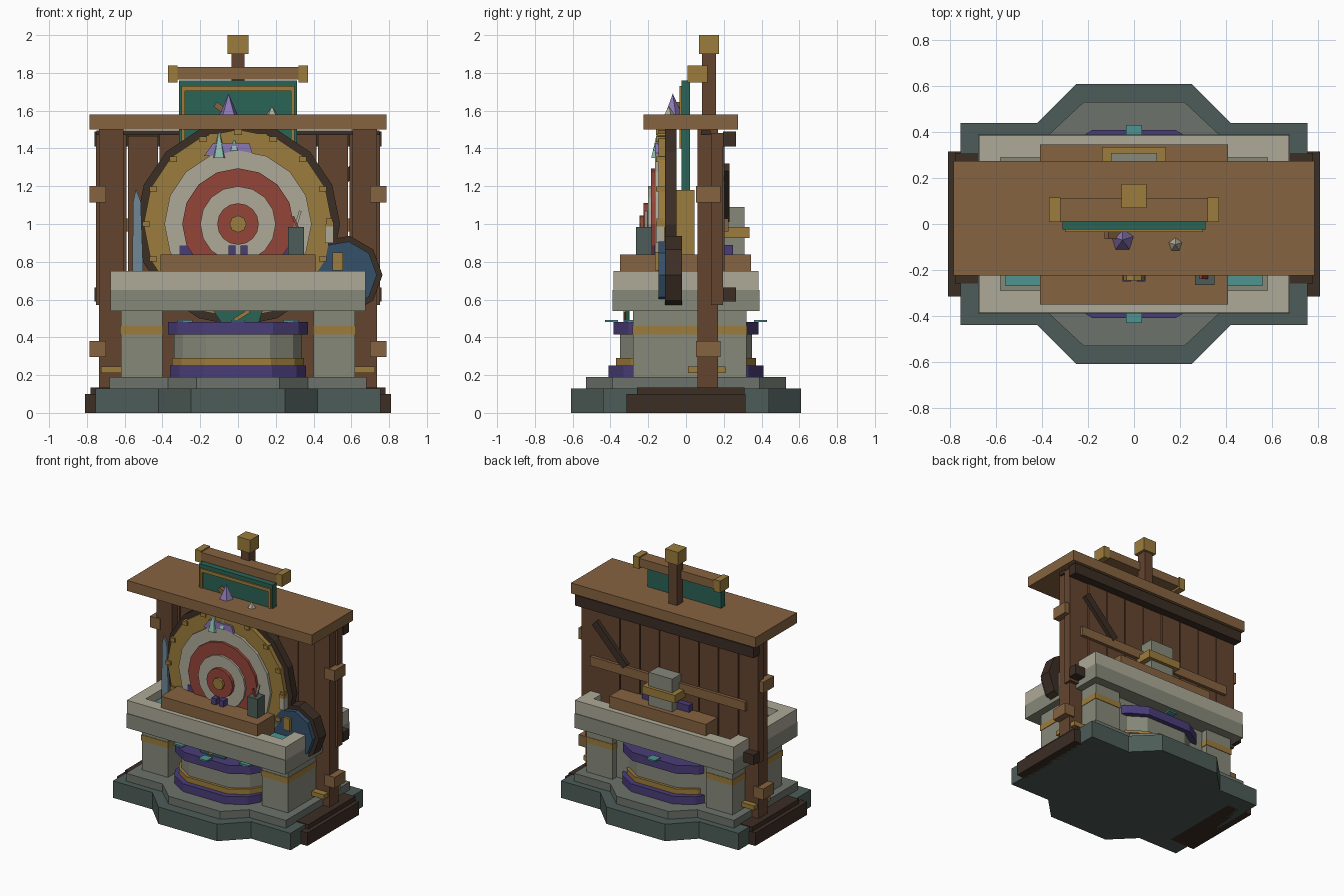
import bpy, bmesh, math, random
from mathutils import Matrix

if "Cube" in bpy.data.objects:
    bpy.data.objects.remove(bpy.data.objects["Cube"])
random.seed(3)

def mat(name, h):
    m = bpy.data.materials.new(name)
    c = [int(h[i:i + 2], 16) / 255 for i in (0, 2, 4)]
    m.diffuse_color = [((v + .055) / 1.055) ** 2.4 if v > .04 else v / 12.92 for v in c] + [1]
    m.use_nodes = True
    m.node_tree.nodes["Principled BSDF"].inputs["Base Color"].default_value = m.diffuse_color
    return m

SLATE, STONE, PALE = mat("slate", "4d5c58"), mat("stone", "87897a"), mat("pale", "aeaa98")
MID = mat("mid_stone", "6c736b")
WOOD, OAK, DARK = mat("wood", "64452f"), mat("oak", "866340"), mat("dark_wood", "3c2e25")
GOLD, RED, PURPLE = mat("gold", "9c7c3c"), mat("red", "944538"), mat("purple", "4a3d78")
TEAL, CYAN, BLUE = mat("teal", "2a6355"), mat("cyan", "4d9490"), mat("blue", "34506a")
LILAC, ICE, STEEL = mat("lilac", "8b78b4"), mat("ice", "8dbcae"), mat("steel", "6f8896")

def prism(name, pts, a, b, m, axis='Z'):
    """Extrude a 2D outline from a to b along Z (pts are x,y) or Y (pts are x,z)."""
    bm = bmesh.new()
    f = bm.faces.new([bm.verts.new((p, q, a) if axis == 'Z' else (p, a, q)) for p, q in pts])
    r = bmesh.ops.extrude_face_region(bm, geom=[f])
    d = (0, 0, b - a) if axis == 'Z' else (0, b - a, 0)
    bmesh.ops.translate(bm, vec=d, verts=[v for v in r['geom'] if isinstance(v, bmesh.types.BMVert)])
    bmesh.ops.recalc_face_normals(bm, faces=bm.faces)
    me = bpy.data.meshes.new(name)
    bm.to_mesh(me)
    bm.free()
    me.materials.append(m)
    o = bpy.data.objects.new(name, me)
    bpy.context.collection.objects.link(o)
    return o

def box(name, x0, x1, y0, y1, z0, z1, m):
    return prism(name, [(x0, y0), (x1, y0), (x1, y1), (x0, y1)], z0, z1, m)

def pair(name, x0, x1, *rest):
    box(name + "_right", x0, x1, *rest)
    box(name + "_left", -x1, -x0, *rest)

def disc(name, x, z, r, y0, y1, m, n=16):
    return prism(name, [(x + r * math.cos(i * math.tau / n), z + r * math.sin(i * math.tau / n))
                        for i in range(n)], y0, y1, m, 'Y')

def mirrored(quarter):
    """Four-way mirrored plan from a quarter outline running from +x side to +y side."""
    q = quarter
    return (q + [(-x, y) for x, y in q[::-1]] + [(-x, -y) for x, y in q] + [(x, -y) for x, y in q[::-1]])

def bar(name, p, q, w, y0, y1, m):
    """Straight slanted board between two x,z points."""
    dx, dz = q[0] - p[0], q[1] - p[1]
    l = math.hypot(dx, dz)
    nx, nz = -dz / l * w / 2, dx / l * w / 2
    return prism(name, [(p[0] - nx, p[1] - nz), (q[0] - nx, q[1] - nz),
                        (q[0] + nx, q[1] + nz), (p[0] + nx, p[1] + nz)], y0, y1, m, 'Y')

def crystal(name, x, y, z, r, h, m, n=5):
    bm = bmesh.new()
    bmesh.ops.create_cone(bm, cap_ends=True, segments=n, radius1=r, radius2=0, depth=h,
                          matrix=Matrix.Translation((x, y, z + h / 2)))
    me = bpy.data.meshes.new(name)
    bm.to_mesh(me)
    bm.free()
    me.materials.append(m)
    bpy.context.collection.objects.link(bpy.data.objects.new(name, me))

# Stepped stone base with wooden side skids
prism("base_lower", mirrored([(.755, .44), (.42, .44), (.25, .61)]), 0, .13, SLATE)
prism("base_upper", mirrored([(.68, .39), (.37, .39), (.22, .53)]), .13, .19, MID)
pair("skid", .6, .81, -.315, .315, 0, .10, DARK)
pair("skid_top", .6, .78, -.26, .31, .10, .135, DARK)

# Pillars and their gold bands
pair("pillar", .40, .62, -.28, .32, .19, .54, STONE)
pair("pillar_band", .396, .624, -.284, .324, .415, .46, GOLD)
box("back_panel", -.41, .41, .18, .27, .19, .54, STONE)
box("inner_panel", -.41, .41, .12, .18, .19, .6, WOOD)

# Faceted central pedestal
def tier(name, w, y, z0, z1, m):
    prism(name, mirrored([(w, y - .16), (w - .05, y - .08), (w * .5, y)]), z0, z1, m)
tier("pedestal_foot", .36, .41, .19, .25, PURPLE)
tier("pedestal_band", .35, .37, .25, .29, GOLD)
tier("pedestal", .34, .35, .29, .415, STONE)
tier("pedestal_cap", .37, .385, .415, .48, PURPLE)
for s in (-1, 1):
    box("cap_gem", -.035, .035, s * .395 - .035, s * .395 + .035, .48, .492, CYAN)
pair("cap_gem_side", .24, .32, -.33, -.27, .48, .492, CYAN)
prism("hanging_cloth", [(-.13, .54), (-.09, .48), (.11, .48), (.13, .54)], -.32, -.3, TEAL, 'Y')
bar("cloth_trim", (-.02, .49), (.06, .54), .02, -.33, -.3, GOLD)

# Counter with raised rim and inlay
box("counter_slab", -.675, .675, -.39, .39, .54, .65, STONE)
for s in (-1, 1):
    box("counter_rim_long", -.675, .675, min(s * .29, s * .385), max(s * .29, s * .385), .65, .75, PALE)
pair("counter_rim_end", .58, .675, -.29, .29, .65, .75, PALE)
box("counter_floor", -.58, .58, -.29, .29, .65, .69, STONE)
pair("counter_inlay", .40, .56, -.27, .27, .69, .70, CYAN)
box("sill", -.41, .41, -.35, .345, .69, .838, OAK)
pair("sill_cloth", .012, .05, -.25, -.16, .83, .885, PURPLE)
box("target_cloth", -.31, .31, -.17, -.05, .83, .885, PURPLE)
box("back_cloth", -.2, .2, .2, .25, .83, .89, PURPLE)
box("back_block", -.1, .1, .2, .31, .838, 1.09, STONE)
box("back_block_band", -.14, .14, .2, .335, .925, .985, GOLD)

# Frame posts, collars and feet
pair("post", .605, .735, .06, .17, .13, 1.5, WOOD)
for z in (.295, 1.115):
    pair("post_collar", .70, .785, .052, .182, z, z + .085, OAK)
pair("post_foot", .62, .725, .01, .21, .21, .245, GOLD)

# Plank wall, beams and braces
w = 1.51 / 9
for i in range(9):
    x = -.755 + i * w
    box("plank", x + .004, x + w - .004, .13 + random.uniform(0, .01), .195 + random.uniform(0, .01),
        .57, 1.475 + random.uniform(-.01, .01), WOOD)
box("top_beam", -.76, .76, .195, .265, 1.41, 1.49, DARK)
box("front_rail", -.75, .75, .08, .13, 1.47, 1.495, DARK)
box("low_beam", -.76, .76, .195, .265, .59, .665, DARK)
box("cross_board", -.66, .66, .2, .225, .96, 1.03, OAK)
bar("diagonal_brace", (.62, 1.3), (.36, 1.03), .055, .2, .23, DARK)

# Roof, mast and banner
box("roof", -.785, .785, -.225, .275, 1.5, 1.58, OAK)
box("mast", -.035, .035, .085, .16, 1.2, 1.9, WOOD)
box("mast_cap", -.055, .055, .07, .175, 1.9, 2, GOLD)
box("banner_pole", -.34, .34, .01, .11, 1.765, 1.83, OAK)
pair("pole_cap", .32, .37, .008, .115, 1.75, 1.84, GOLD)
box("banner", -.312, .312, -.025, .02, 1.18, 1.76, TEAL)
pair("banner_side_trim", .28, .3, -.035, -.02, 1.4, 1.73, GOLD)
box("banner_top_trim", -.3, .3, -.035, -.02, 1.705, 1.73, GOLD)

# Round target, each ring stepping forward
disc("target_rim", 0, 1, .54, -.11, -.05, DARK)
for nm, r, y, m in (("gold", .5, -.145, GOLD), ("outer_white", .39, -.165, PALE), ("outer_red", .295, -.185, RED),
                    ("inner_white", .2, -.2, PALE), ("inner_red", .11, -.225, RED), ("bullseye", .045, -.245, GOLD)):
    disc("target_" + nm, 0, 1, r, y, -.09, m, 8 if r < .05 else 16)
box("target_support", -.4, .4, -.05, .045, .838, 1.18, GOLD)
for i in range(-1, 10):
    a = i * math.pi / 8
    x, z = .485 * math.cos(a), 1 + .485 * math.sin(a)
    box("rim_stud", x - .02, x + .02, -.16, -.1, z - .014, z + .014, GOLD)

# Crown of the target and crystals
prism("target_crown", [(-.18, 1.42), (.18, 1.42), (.15, 1.48), (-.15, 1.48)], -.15, -.05, GOLD, 'Y')
prism("crown_cloth", [(-.18, 1.36), (.08, 1.36), (.06, 1.43), (-.13, 1.43)], -.165, -.1, LILAC, 'Y')
crystal("ice_crystal", -.1, -.15, 1.35, .042, .15, ICE)
crystal("small_ice_crystal", -.02, -.15, 1.39, .03, .06, ICE)
crystal("roof_crystal", -.05, -.07, 1.58, .05, .11, LILAC)
crystal("roof_shard", .18, -.09, 1.58, .03, .045, PALE)
bar("roof_peg", (-.12, 1.635), (-.05, 1.58), .03, -.065, -.035, OAK)

# Round shield leaning at the right
disc("shield_rim", .555, .73, .21, -.11, -.02, DARK, 9)
disc("shield_face", .555, .73, .18, -.145, -.1, BLUE, 9)
box("shield_boss", .5, .555, -.165, -.14, .755, .85, GOLD)

# Dart cup, bottles and blade
box("dart_cup", .265, .35, -.265, -.18, .838, .985, SLATE)
bar("dart", (.3, .97), (.33, 1.07), .014, -.22, -.205, PALE)
bar("dart", (.32, .97), (.29, 1.04), .014, -.24, -.225, RED)
box("bottle", .46, .505, -.16, -.115, .9, 1.0, PALE)
box("bottle_cap", .465, .5, -.155, -.12, 1.0, 1.03, GOLD)
prism("blade", [(-.56, .7), (-.5, .7), (-.515, 1.12), (-.54, 1.185), (-.555, 1.12)], -.13, -.112, STEEL, 'Y')
